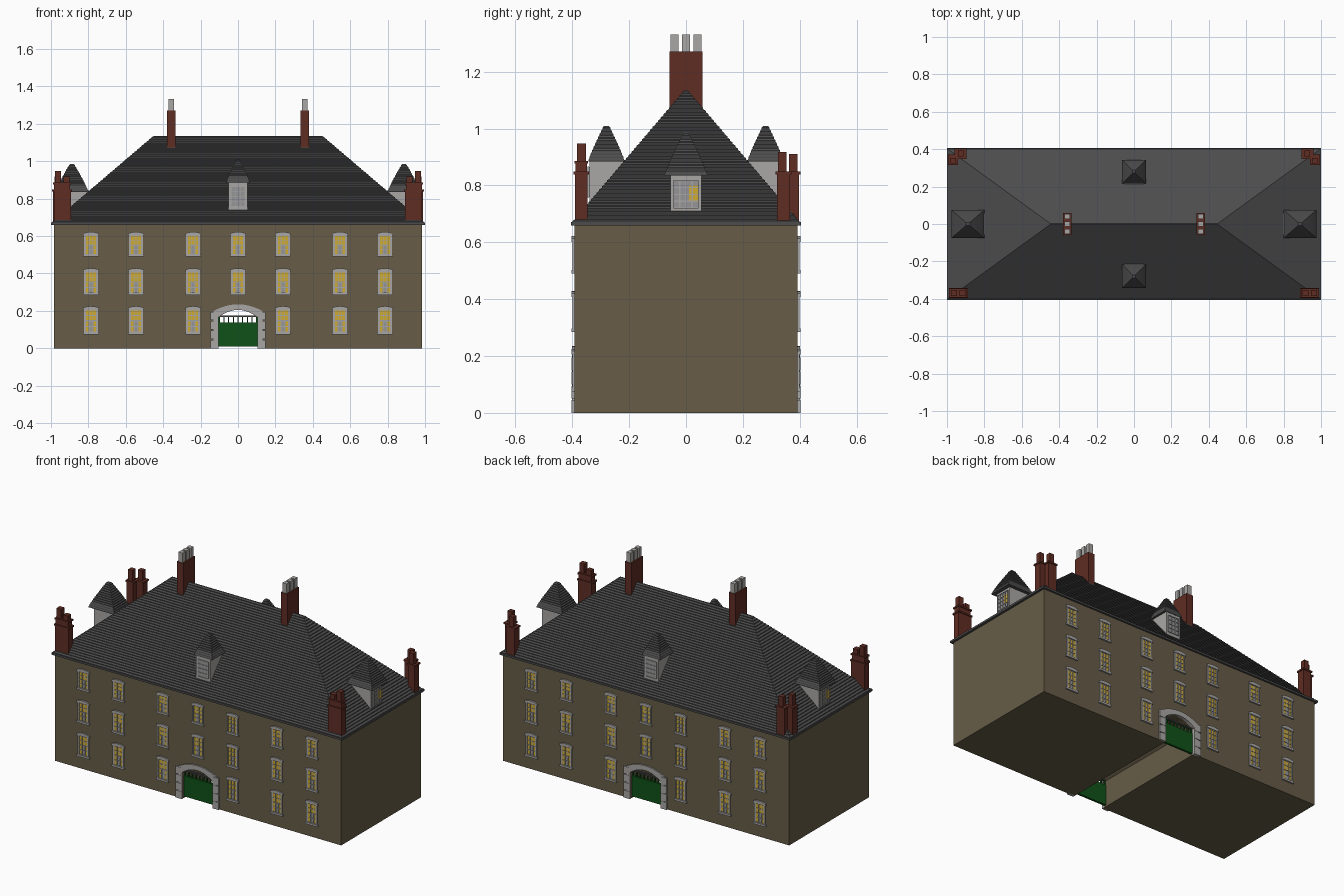
import bpy, bmesh, math
from mathutils import Matrix

if "Cube" in bpy.data.objects:
    bpy.data.objects.remove(bpy.data.objects["Cube"])


def material(name, rgb):
    m = bpy.data.materials.new(name)
    m.diffuse_color = (*rgb, 1)
    m.use_nodes = True
    m.node_tree.nodes["Principled BSDF"].inputs["Base Color"].default_value = m.diffuse_color
    return m


STONE = material("brown_render", (0.135, 0.108, 0.064))
SLATE = material("dark_slate", (0.072, 0.072, 0.072))
TRIM = material("grey_stone", (0.40, 0.39, 0.38))
PANE = material("pale_glass", (0.30, 0.30, 0.31))
CURTAIN = material("yellow_curtain", (0.62, 0.40, 0.03))
BRICK = material("red_brick", (0.115, 0.026, 0.017))
GREEN = material("gate_green", (0.005, 0.085, 0.009))


class Part:
    """Collects simple solids into one mesh object."""

    def __init__(self):
        self.bm = bmesh.new()

    def box(self, x0, x1, y0, y1, z0, z1):
        m = Matrix.Translation(((x0 + x1) / 2, (y0 + y1) / 2, (z0 + z1) / 2))
        m = m @ Matrix.Diagonal((x1 - x0, y1 - y0, z1 - z0, 1))
        bmesh.ops.create_cube(self.bm, size=1, matrix=m)

    def prism(self, pts, y0, y1):
        a = [self.bm.verts.new((x, y0, z)) for x, z in pts]
        b = [self.bm.verts.new((x, y1, z)) for x, z in pts]
        n = len(pts)
        self.bm.faces.new(a)
        self.bm.faces.new(b[::-1])
        for i in range(n):
            self.bm.faces.new((a[i], b[i], b[(i + 1) % n], a[(i + 1) % n]))

    def courses(self, cx, cy, z0, z1, base, top, n, power=1.0):
        """Hipped roof built up from n stepped slate courses."""
        dz = (z1 - z0) / n
        rings = []
        for i in range(n + 1):
            k = (i / n) ** power
            h = [b + (t - b) * k for b, t in zip(base, top)]
            levels = [z0 + i * dz] + ([z0 + (i + 0.4) * dz] if i < n else [])
            for z in levels:
                rings.append([self.bm.verts.new((cx + sx * h[0], cy + sy * h[1], z))
                              for sx, sy in ((-1, -1), (1, -1), (1, 1), (-1, 1))])
        self.bm.faces.new(rings[0][::-1])
        self.bm.faces.new(rings[-1])
        for a, b in zip(rings, rings[1:]):
            for j in range(4):
                k = (j + 1) % 4
                self.bm.faces.new((a[j], a[k], b[k], b[j]))

    def copy(self, matrix):
        g = bmesh.ops.duplicate(self.bm, geom=self.bm.verts[:] + self.bm.edges[:] + self.bm.faces[:])
        vs = [v for v in g["geom"] if isinstance(v, bmesh.types.BMVert)]
        bmesh.ops.transform(self.bm, matrix=matrix, verts=vs)

    def finish(self, name, mat, copy=None):
        if copy is not None:
            self.copy(copy)
        bmesh.ops.recalc_face_normals(self.bm, faces=self.bm.faces[:])
        me = bpy.data.meshes.new(name)
        self.bm.to_mesh(me)
        self.bm.free()
        me.materials.append(mat)
        ob = bpy.data.objects.new(name, me)
        bpy.context.collection.objects.link(ob)
        return ob


BACK = Matrix.Rotation(math.pi, 4, "Z")
MIRROR = Matrix.Scale(-1, 4, (1, 0, 0))
WALL = -0.393  # front wall plane


def arc(half, z_side, z_mid, n=10):
    """Shallow arch from left to right."""
    return [(half * (2 * i / n - 1), z_mid - (z_mid - z_side) * (2 * i / n - 1) ** 2)
            for i in range(n + 1)]


# Main block with the carriage passage running right through
opening = [(-0.105, 0)] + arc(0.105, 0.165, 0.205) + [(0.105, 0)]
body = Part()
body.prism([(-0.985, 0)] + opening + [(0.985, 0), (0.985, 0.662), (-0.985, 0.662)], WALL, -WALL)
body.finish("walls", STONE)

# Main hipped roof and eaves
roof = Part()
roof.box(-1, 1, -0.405, 0.405, 0.66, 0.672)
roof.courses(0, 0, 0.67, 1.135, (0.995, 0.4), (0.45, 0.004), 42)
roof.finish("main_roof", SLATE)

# Archway surrounds with stepped jamb blocks
arch = Part()
arch.prism(opening + [(0.13, 0), (0.13, 0.2)] + arc(0.12, 0.205, 0.235)[::-1]
           + [(-0.13, 0.2), (-0.13, 0)], WALL - 0.008, WALL + 0.01)
for s in (-1, 1):
    for z0, z1 in ((0, 0.045), (0.05, 0.095), (0.1, 0.145), (0.15, 0.195)):
        x = sorted((s * 0.107, s * 0.148))
        arch.box(*x, WALL - 0.01, WALL + 0.005, z0, z1)
arch.finish("archway_surrounds", TRIM, BACK)

# Gates: solid lower panel, bars and a dark rail
gate, rail = Part(), Part()
gate.box(-0.105, 0.105, -0.382, -0.368, 0.01, 0.138)
for i in range(9):
    x = -0.1 + 0.025 * i
    gate.box(x - 0.003, x + 0.003, -0.379, -0.371, 0.135, 0.17)
rail.box(-0.105, 0.105, -0.381, -0.369, 0.166, 0.174)
gate.finish("gates", GREEN, BACK)
rail.finish("gate_rails", SLATE, BACK)

# Windows: surrounds, glazing bars, panes and curtains
frames, bars, panes, curtains = Part(), Part(), Part(), Part()


def glazing(x, y, z0, z1, half, nx, nz):
    panes.box(x - half, x + half, y - 0.001, y + 0.004, z0, z1)
    for i in range(nx + 1):
        bx = x - half + 2 * half * i / nx
        bars.box(bx - 0.0018, bx + 0.0018, y - 0.005, y, z0, z1)
    for i in range(nz + 1):
        bz = z0 + (z1 - z0) * i / nz
        bars.box(x - half, x + half, y - 0.005, y, bz - 0.0018, bz + 0.0018)


for z0, z1 in ((0.075, 0.225), (0.285, 0.428), (0.49, 0.622)):
    for x in (-0.786, -0.545, -0.24, 0, 0.24, 0.545, 0.786):
        if x == 0 and z0 < 0.1:
            continue
        lo, hi = z0 + 0.012, z1 - 0.02
        glazing(x, WALL, lo, hi, 0.029, 3, 4)
        mid = (lo + hi) / 2
        curtains.box(x - 0.028, x + 0.028, WALL - 0.002, WALL, mid + 0.004, hi)
        for s in (-1, 1):
            curtains.box(*sorted((x + s * 0.014, x + s * 0.028)), WALL - 0.002, WALL, lo, mid)
            frames.box(*sorted((x + s * 0.028, x + s * 0.037)), WALL - 0.007, WALL + 0.002, lo, hi)
        frames.box(x - 0.042, x + 0.042, WALL - 0.01, WALL + 0.002, z0, lo)
        top = [(x + a, b) for a, b in arc(0.042, z1 - 0.008, z1, 6)]
        frames.prism([(x - 0.042, hi)] + top + [(x + 0.042, hi)], WALL - 0.009, WALL + 0.002)

# Front dormer glazing
glazing(0, -0.341, 0.76, 0.865, 0.036, 3, 4)
frames.finish("window_surrounds", TRIM, BACK)
bars.finish("glazing_bars", TRIM, BACK)
panes.finish("window_panes", PANE, BACK)
curtains.finish("window_curtains", CURTAIN, BACK)

# Front and back dormers
dormer, cap = Part(), Part()
dormer.box(-0.05, 0.05, -0.34, -0.2, 0.735, 0.89)
cap.courses(0, -0.28, 0.885, 1.01, (0.063, 0.063), (0.008, 0.008), 11, 1.15)
dormer.finish("front_back_dormers", TRIM, BACK)
cap.finish("front_back_dormer_roofs", SLATE, BACK)

# End dormers, built facing the front then turned to the right-hand end
TURN = Matrix.Rotation(math.pi / 2, 4, "Z")
dormer, cap = Part(), Part()
bars, panes, curtains = Part(), Part(), Part()
dormer.box(-0.055, 0.055, -0.952, -0.8, 0.7, 0.845)
cap.courses(0, -0.888, 0.835, 0.985, (0.075, 0.088), (0.008, 0.01), 13, 1.15)
glazing(0, -0.953, 0.72, 0.818, 0.044, 4, 4)
curtains.box(0.011, 0.042, -0.956, -0.953, 0.745, 0.8)
for part, name, mat in ((dormer, "end_dormers", TRIM), (cap, "end_dormer_roofs", SLATE),
                        (bars, "end_dormer_bars", TRIM), (panes, "end_dormer_panes", PANE),
                        (curtains, "end_dormer_curtains", CURTAIN)):
    bmesh.ops.transform(part.bm, matrix=TURN, verts=part.bm.verts[:])
    part.finish(name, mat, BACK)

# Ridge chimneys with three pots each
stack, pots = Part(), Part()
stack.box(0.335, 0.38, -0.058, 0.058, 1.05, 1.272)
for y in (-0.04, 0, 0.04):
    pots.box(0.343, 0.372, y - 0.014, y + 0.014, 1.27, 1.332)
stack.finish("ridge_chimneys", BRICK, MIRROR)
pots.finish("chimney_pots", TRIM, MIRROR)


# Corner chimneys: paired stacks with projecting bands
def corner_stack(part, x0, x1, y0, y1, base_top, tops):
    part.box(x0, x1, y0, y1, 0.67, base_top)
    part.box(x0 - 0.005, x1 + 0.005, y0 - 0.005, y1 + 0.005, base_top - 0.006, base_top + 0.004)
    for cx, cy, r, top in tops:
        part.box(cx - r, cx + r, cy - r, cy + r, base_top, top)


corner = Part()
corner_stack(corner, 0.893, 0.985, -0.39, -0.347, 0.845, [])
corner_stack(corner, 0.897, 0.983, -0.388, -0.349, 0.883,
             [(0.963, -0.368, 0.016, 0.947), (0.917, -0.368, 0.016, 0.918)])
corner_stack(corner, 0.945, 0.99, 0.32, 0.366, 0.845, [(0.966, 0.338, 0.015, 0.918)])
corner_stack(corner, 0.9, 0.955, 0.352, 0.398, 0.845, [(0.927, 0.377, 0.015, 0.91)])
corner.finish("corner_chimneys", BRICK, MIRROR)
